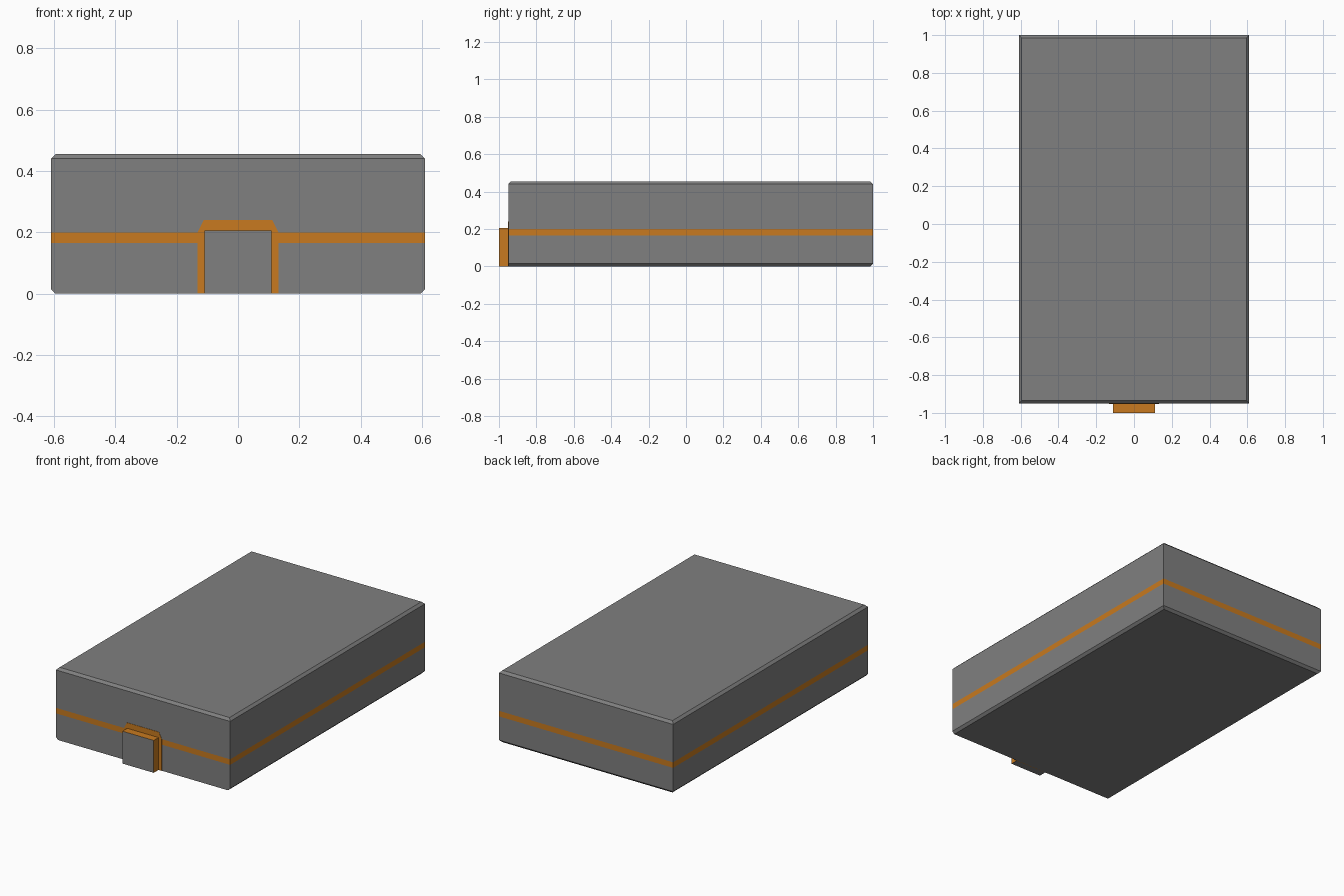
import bpy, bmesh

if "Cube" in bpy.data.objects:
    bpy.data.objects.remove(bpy.data.objects["Cube"])


def make_material(name, color):
    m = bpy.data.materials.new(name)
    m.diffuse_color = (*color, 1.0)
    m.use_nodes = True
    m.node_tree.nodes["Principled BSDF"].inputs["Base Color"].default_value = m.diffuse_color
    return m


GREY = make_material("grey", (0.215, 0.215, 0.215))
ORANGE = make_material("orange", (0.58, 0.195, 0.014))


def loft(name, loops, rule):
    """Skin equal-sized point loops, cap both ends, colour faces by a rule."""
    bm = bmesh.new()
    rings = [[bm.verts.new(p) for p in loop] for loop in loops]
    n = len(rings[0])
    for a, b in zip(rings, rings[1:]):
        for i in range(n):
            j = (i + 1) % n
            bm.faces.new((a[i], a[j], b[j], b[i]))
    bm.faces.new(rings[0][::-1])
    bm.faces.new(rings[-1])
    bmesh.ops.recalc_face_normals(bm, faces=bm.faces[:])
    for f in bm.faces:
        f.material_index = 1 if rule(f.calc_center_median(), f.normal) else 0
    mesh = bpy.data.meshes.new(name)
    bm.to_mesh(mesh)
    bm.free()
    mesh.materials.append(GREY)
    mesh.materials.append(ORANGE)
    ob = bpy.data.objects.new(name, mesh)
    bpy.context.collection.objects.link(ob)
    return ob


def rect(x, front, back, z):
    return [(-x, front, z), (x, front, z), (x, back, z), (-x, back, z)]


# Main block: chamfered rims (front bottom edge stays square), orange band
C = 0.015
X, F, B = 0.61, -0.95, 1.0
loft("main_block", [
    rect(X - C, F, B - C, 0.0),
    rect(X, F, B, C),
    rect(X, F, B, 0.165),
    rect(X, F, B, 0.20),
    rect(X, F, B, 0.44),
    rect(X - C, F + C, B - C, 0.455),
], lambda c, n: 0.165 < c.z < 0.20 and abs(n.z) < 0.5)

# Thin orange surround on the front wall, with clipped top corners
arch = [(-0.132, 0), (0.132, 0), (0.132, 0.20), (0.112, 0.24),
        (-0.112, 0.24), (-0.132, 0.20)]
loft("front_surround", [[(x, y, z) for x, z in arch] for y in (F - 0.002, F + 0.001)],
     lambda c, n: True)

# Projecting front box: grey front and underside, orange top and sides
loft("front_box", [rect(0.11, -1.0, F, 0.0), rect(0.11, -1.0, F, 0.205)],
     lambda c, n: n.z > 0.5 or abs(n.x) > 0.5)
